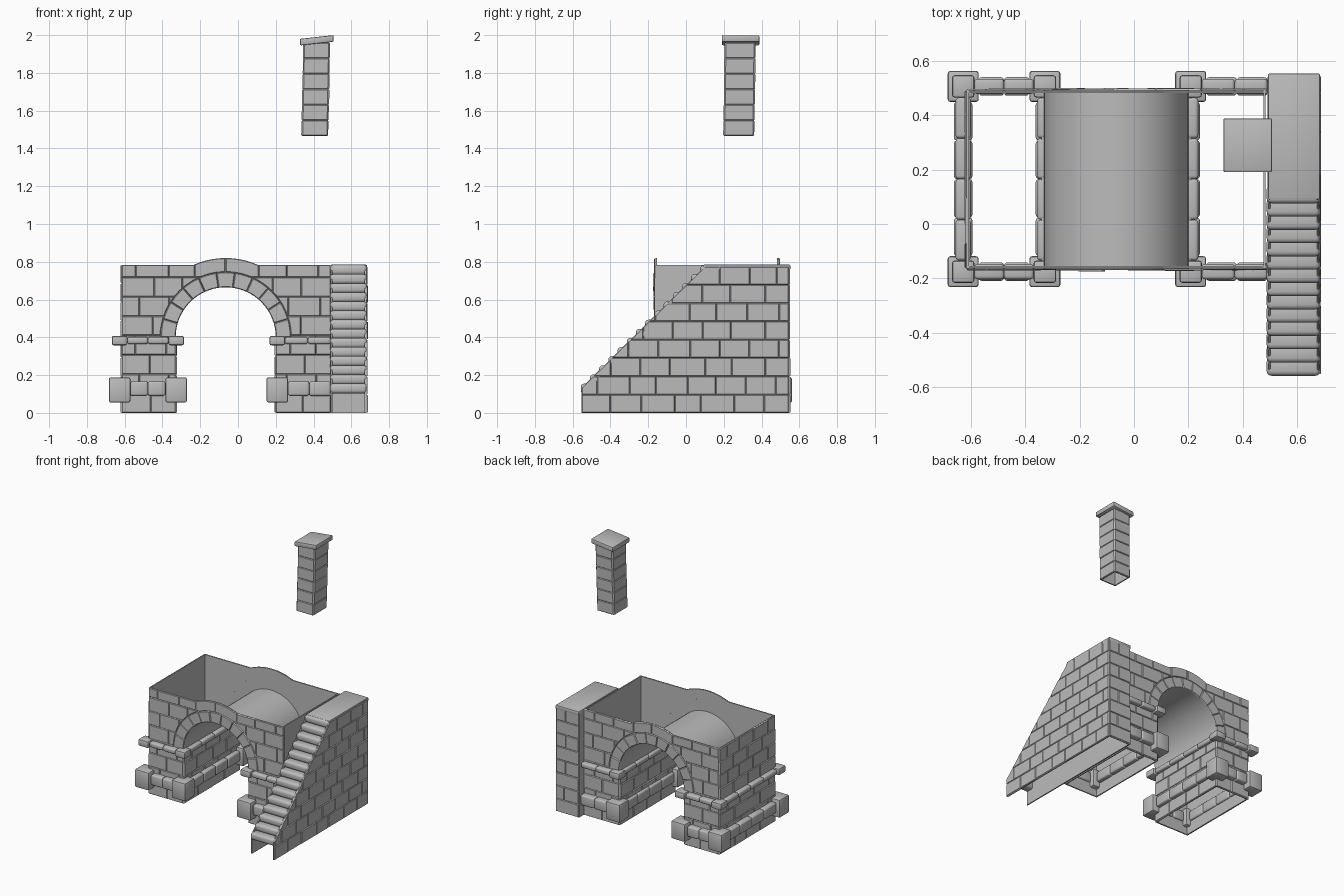
import bpy, bmesh, math, random
from mathutils import Matrix, Vector

if "Cube" in bpy.data.objects:
    bpy.data.objects.remove(bpy.data.objects["Cube"])

random.seed(4)
stone = bpy.data.materials.new("grey_stone")
stone.diffuse_color = (0.5, 0.5, 0.5, 1)
stone.use_nodes = True
stone.node_tree.nodes["Principled BSDF"].inputs["Base Color"].default_value = stone.diffuse_color

X0, X1, Y0, Y1, H = -0.615, 0.49, -0.163, 0.49, 0.783   # hall shell
P0, P1, CX, CZ, R, RV = -0.33, 0.20, -0.065, 0.40, 0.265, 0.345  # archway
S0, S1, SY = 0.492, 0.68, 0.548                          # stair block


def finish(name, bm, smooth=False):
    me = bpy.data.meshes.new(name)
    bm.to_mesh(me)
    bm.free()
    me.materials.append(stone)
    ob = bpy.data.objects.new(name, me)
    bpy.context.collection.objects.link(ob)
    if smooth:
        bpy.ops.object.select_all(action='DESELECT')
        ob.select_set(True)
        bpy.context.view_layer.objects.active = ob
        bpy.ops.object.shade_smooth_by_angle(angle=math.radians(35))
    return ob


def arc(r, a0, a1, n):
    return [(CX + r * math.cos(math.radians(a0 + (a1 - a0) * i / n)),
             CZ + r * math.sin(math.radians(a0 + (a1 - a0) * i / n))) for i in range(n + 1)]


def box2(u0, u1, v0, v1):
    return [(u0, v0), (u1, v0), (u1, v1), (u0, v1)]


def masonry(name, polys, angle, dist, row=0.0985, cell=0.16, flip=False, relief=0.006):
    """Upright wall: thin lining plus raised blocks; angle 0 faces the front."""
    a = math.radians(angle)
    u, n = Vector((math.cos(a), math.sin(a), 0)), Vector((math.sin(a), -math.cos(a), 0))
    m = Matrix((u, (0, 0, 1), n)).transposed().to_4x4()
    m.translation = n * dist
    bm = bmesh.new()
    for p in polys:
        bm.faces.new([bm.verts.new((-q[0] if flip else q[0], q[1], 0)) for q in p])
    bm.normal_update()
    bmesh.ops.reverse_faces(bm, faces=[f for f in bm.faces if f.normal.z < 0])
    lining = bm.copy()
    if row:
        lo = min(v.co.y for v in bm.verts)
        hi = max(v.co.y for v in bm.verts)
        u0 = min(v.co.x for v in bm.verts)
        u1 = max(v.co.x for v in bm.verts)

        def cut(faces, co, no):
            geom = {g for f in faces for g in [f, *f.verts, *f.edges]}
            bmesh.ops.bisect_plane(bm, geom=list(geom), dist=1e-5, plane_co=co, plane_no=no)
        rows = max(1, round((hi - lo) / row))
        step = (hi - lo) / rows
        for i in range(1, rows):
            cut(bm.faces[:], (0, lo + step * i, 0), (0, 1, 0))
        for i in range(rows):
            x = u0 + cell * (0.5 if i % 2 else 1)
            while x < u1 - 0.03:
                band = [f for f in bm.faces
                        if lo + step * i < f.calc_center_median().y < lo + step * (i + 1)]
                cut(band, (x + random.uniform(-0.015, 0.015), 0, 0), (1, 0, 0))
                x += cell
    # each stone gets its own raised, chamfered face
    for f in bm.faces[:]:
        if f.calc_area() > 5e-4:
            bmesh.ops.inset_individual(bm, faces=[f], thickness=0.004, use_even_offset=True,
                                       depth=relief * random.uniform(0.6, 1.2))
    bm.transform(m)
    finish(name, bm)
    ex = bmesh.ops.extrude_face_region(lining, geom=lining.faces[:])
    bmesh.ops.translate(lining, vec=(0, 0, -0.008),
                        verts=[v for v in ex["geom"] if isinstance(v, bmesh.types.BMVert)])
    bmesh.ops.recalc_face_normals(lining, faces=lining.faces[:])
    lining.transform(Matrix.Translation(n * -0.001) @ m)
    finish(name + "_lining", lining)


def stones(name, boxes, bevel, seg=2):
    """Bevelled blocks given as (min corner, max corner)."""
    bm = bmesh.new()
    for lo, hi in boxes:
        lo, hi = Vector(lo), Vector(hi)
        m = Matrix.Translation((lo + hi) / 2) @ Matrix.Diagonal((*(hi - lo), 1))
        bmesh.ops.create_cube(bm, size=1, matrix=m)
    bmesh.ops.bevel(bm, geom=bm.edges[:], offset=bevel, segments=seg, profile=0.5, affect='EDGES')
    return finish(name, bm, True)


# front and back walls with arched crown, and the ring of arch stones
crown = math.degrees(math.asin((H - CZ) / 0.42))
left_half = ([(X0, 0), (P0, 0), (P0, CZ)] + arc(RV, 180, 90, 12)
             + arc(0.42, 90, 180 - crown, 5) + [(X0, H)])
right_half = ([(X1, 0), (P1, 0), (P1, CZ)] + arc(RV, 0, 90, 12)
              + arc(0.42, 90, crown, 5) + [(X1, H)])
N = 11
ring = [arc(R, 180 * i / N, 180 * (i + 1) / N, 3) + arc(RV, 180 * (i + 1) / N, 180 * i / N, 3)
        for i in range(N)]
for side, ang, d in (("front", 0, -Y0), ("back", 180, Y1)):
    masonry(side + "_wall", [left_half, right_half], ang, d, flip=(ang == 180))
    masonry(side + "_arch_stones", ring, ang, d, row=0, flip=(ang == 180), relief=0.009)

# side walls, archway walls
masonry("left_wall", [box2(Y0, Y1, 0, H)], -90, -X0, flip=True)
masonry("left_archway_wall", [box2(Y0, Y1, 0, CZ)], 90, P0)
masonry("right_archway_wall", [box2(Y0, Y1, 0, CZ)], -90, -P1, flip=True)
masonry("right_wall", [box2(Y0, Y1, 0, H)], 90, X1 - 0.006, row=0, relief=0.001)

# barrel vault over the archway
bm = bmesh.new()
pts = arc(R, 0, 180, 24)
lines = [[bm.verts.new((x, y, z)) for x, z in pts] for y in (Y0 - 0.004, Y1 + 0.004)]
for i in range(24):
    bm.faces.new((lines[0][i], lines[0][i + 1], lines[1][i + 1], lines[1][i]))
finish("barrel_vault", bm, True)


# plinth and upper moulding around both legs
def moulding(name, half, cz0, cz1, bhalf, bz0, bz1):
    corners, bars = [], []
    ya, yb = Y0 - 0.012, Y1 + 0.015
    xa, xb, xc = X0 - 0.012, P0 + 0.003, P1 + 0.008

    def run(axis, fixed, a, b):
        n = max(2, round((b - a) / 0.15))
        for i in range(n):
            s, e = a + (b - a) * i / n, a + (b - a) * (i + 1) / n
            if axis == 'x':
                bars.append(((s, fixed - bhalf, bz0), (e, fixed + bhalf, bz1)))
            else:
                bars.append(((fixed - bhalf, s, bz0), (fixed + bhalf, e, bz1)))
    for y in (ya, yb):
        for x in (xa, xb, xc):
            corners.append(((x - half, y - half, cz0), (x + half, y + half, cz1)))
        run('x', y, xa + half, xb - half)
        run('x', y, xc + half, X1)
    for x in (xa, xb, xc):
        run('y', x, ya + half, yb - half)
    stones(name + "_corner_blocks", corners, 0.01)
    stones(name + "_bars", bars, 0.012, 3)


moulding("plinth", 0.057, 0.055, 0.188, 0.034, 0.09, 0.167)
moulding("upper_moulding", 0.041, 0.358, 0.408, 0.028, 0.364, 0.402)

# stair block: sloping sides, back, landing, rounded treads
slope = [(-SY - 0.004, 0), (SY - 0.004, 0), (SY - 0.004, 0.775), (0.10, 0.775), (-SY - 0.004, 0.135)]
masonry("stair_outer_wall", [slope], 90, S1)
masonry("stair_inner_wall", [slope], -90, -S0, flip=True, relief=0.001)
masonry("stair_back_wall", [box2(S0, S1, 0, 0.775)], 180, SY - 0.002, flip=True)
stones("stair_landing", [((S0, 0.09, 0.755), (S1 + 0.003, SY + 0.004, 0.785))], 0.006)
T = 14
treads = []
for i in range(T):
    y, z = -0.557 + 0.0487 * i, 0.155 + 0.0483 * i
    treads.append(((S0 - 0.005, y, z - 0.052), (S1 + 0.003, y + 0.068, z)))
stones("stair_treads", treads, 0.017, 3)

# leaning chimney, hollow underneath, with a tilted cap
before = set(bpy.data.objects)
CA, CB, CC, CD, Z0, Z1 = 0.339, 0.474, 0.202, 0.358, 1.467, 1.96
for nm, ang, d, a, b, fl in (("front", 0, -CC, CA, CB, False), ("back", 180, CD, CA, CB, True),
                             ("right", 90, CB, CC, CD, False), ("left", -90, -CA, CC, CD, True)):
    masonry("chimney_" + nm, [box2(a, b, Z0, Z1)], ang, d, row=0.082, cell=1, flip=fl, relief=0.005)
for ob in set(bpy.data.objects) - before:
    for v in ob.data.vertices:
        v.co.x += 0.02 * (v.co.z - Z0)
        v.co.y += 0.012 * (v.co.z - Z0)
cap = stones("chimney_cap", [((0.328, 0.19, 1.955), (0.506, 0.388, 1.99))], 0.006)
for v in cap.data.vertices:
    v.co.z += 0.11 * (v.co.x - 0.417)
